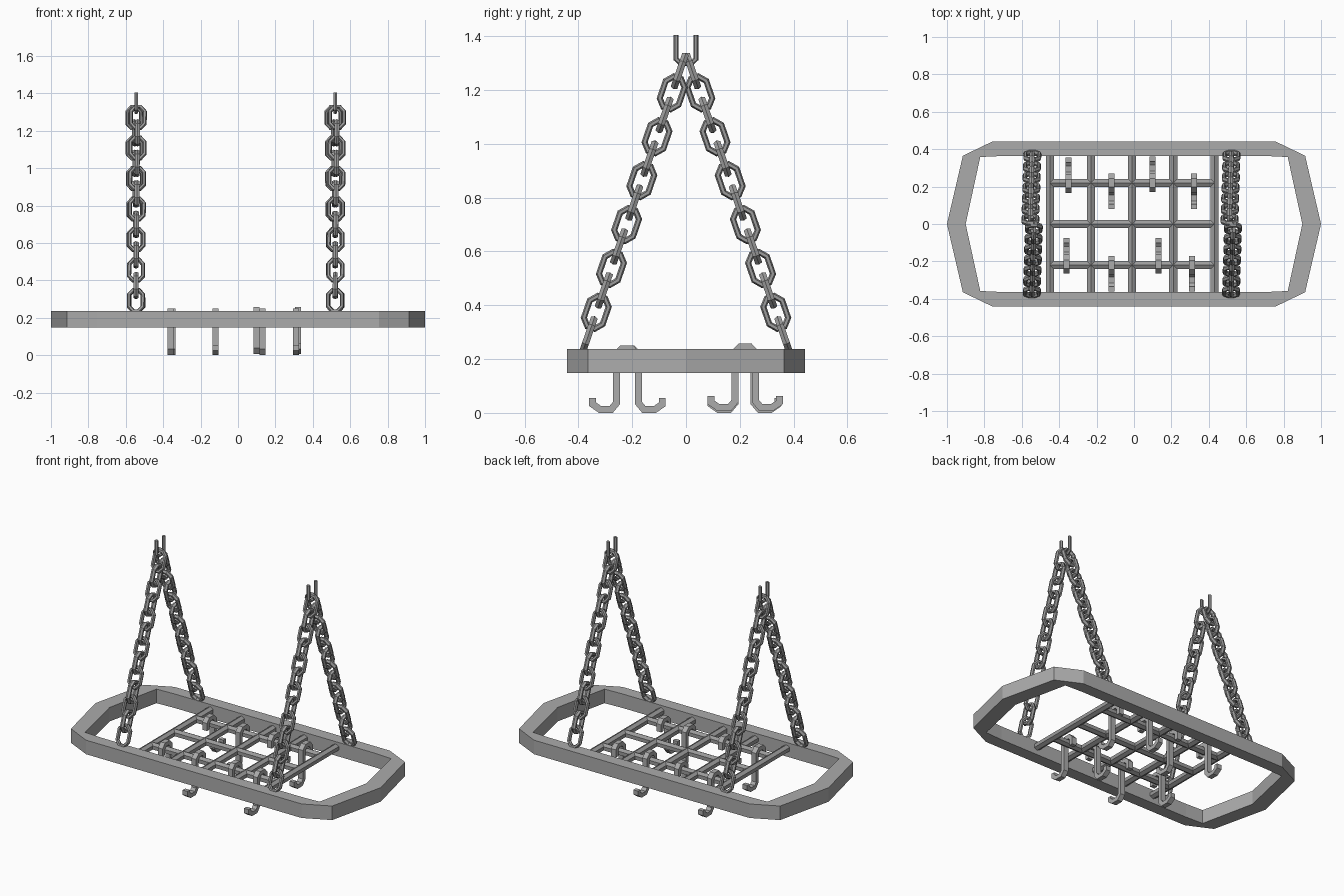
import bpy, bmesh
from math import pi, cos, sin
from mathutils import Vector

if "Cube" in bpy.data.objects:
    bpy.data.objects.remove(bpy.data.objects["Cube"])

# Dark iron used for every part
iron = bpy.data.materials.new("dark_iron")
iron.diffuse_color = (0.41, 0.41, 0.41, 1)
iron.use_nodes = True
iron.node_tree.nodes["Principled BSDF"].inputs["Base Color"].default_value = iron.diffuse_color
iron_dark = bpy.data.materials.new("darker_iron")
iron_dark.diffuse_color = (0.33, 0.33, 0.33, 1)
iron_dark.use_nodes = True
iron_dark.node_tree.nodes["Principled BSDF"].inputs["Base Color"].default_value = iron_dark.diffuse_color


def finish(bm, name, mat):
    bmesh.ops.recalc_face_normals(bm, faces=bm.faces)
    me = bpy.data.meshes.new(name)
    bm.to_mesh(me)
    bm.free()
    me.materials.append(mat)
    ob = bpy.data.objects.new(name, me)
    bpy.context.collection.objects.link(ob)
    return ob


def sweep(bm, path, place, rad_in, rad_out, sides=6, closed=False):
    """Sweep an n-sided section along a planar path (u, v) with mitred corners."""
    pts = [Vector(p) for p in path]
    n = len(pts)
    rings = []
    for i, p in enumerate(pts):
        a = pts[i - 1] if closed or i > 0 else None
        b = pts[(i + 1) % n] if closed or i < n - 1 else None
        d1 = (p - a).normalized() if a is not None else (b - p).normalized()
        d2 = (b - p).normalized() if b is not None else d1
        n1, n2 = Vector((-d1.y, d1.x)), Vector((-d2.y, d2.x))
        m = (n1 + n2).normalized()
        m /= m.dot(n1)
        ring = []
        for k in range(sides):
            t = 2 * pi * (k + (0.5 if sides == 4 else 0)) / sides
            q = p + m * rad_in * cos(t)
            ring.append(bm.verts.new(place(q.x, q.y, rad_out * sin(t))))
        rings.append(ring)
    for i in range(n if closed else n - 1):
        r, s = rings[i], rings[(i + 1) % n]
        for k in range(sides):
            j = (k + 1) % sides
            bm.faces.new((r[k], r[j], s[j], s[k]))
    if not closed:
        bm.faces.new(rings[0])
        bm.faces.new(rings[-1])


# Outer frame: ten-sided ring with matching inner outline
def ring_outline(quarter):
    (tip, side, corner) = quarter
    right = [(corner[0], -corner[1]), (side[0], -side[1]), tip, side, corner]
    return right + [(-x, -y) for x, y in right]


outer = ring_outline([(1.0, 0), (0.915, 0.365), (0.755, 0.442)])
inner = ring_outline([(0.9, 0), (0.822, 0.358), (0.70, 0.364)])
bm = bmesh.new()
loops = [[bm.verts.new((x, y, z)) for x, y in o]
         for o, z in ((outer, 0.148), (outer, 0.237), (inner, 0.237), (inner, 0.148))]
for a in range(4):
    r, s = loops[a], loops[(a + 1) % 4]
    for k in range(10):
        j = (k + 1) % 10
        bm.faces.new((r[k], r[j], s[j], s[k]))
finish(bm, "rack_frame", iron)

# Grid of bars inside the frame
bm = bmesh.new()
BAR_Z = 0.2
for i in range(5):
    x = -0.45 + 0.22 * i
    sweep(bm, [(-0.37, BAR_Z), (0.37, BAR_Z)],
          lambda u, v, w, x=x: (x + w, u, v), 0.023, 0.025)
for y in (-0.22, 0, 0.22):
    sweep(bm, [(-0.45, BAR_Z), (0.43, BAR_Z)],
          lambda u, v, w, y=y: (u, y + w, v), 0.023, 0.025)
finish(bm, "grid_bars", iron_dark)

# S-shaped pot hooks of rectangular section, alternating in direction
HOOK = [(-0.036, 0.175), (-0.036, 0.218), (-0.018, 0.238), (0.018, 0.238),
        (0.038, 0.218), (0.038, 0.037), (0.058, 0.013), (0.10, 0.013),
        (0.127, 0.032), (0.127, 0.055)]
hooks = [(-0.35, 0.215, 1, 0), (-0.12, 0.22, -1, 0), (0.10, 0.22, 1, 0.007), (0.32, 0.22, -1, 0.007),
         (-0.36, -0.215, 1, 0), (-0.12, -0.22, -1, 0), (0.13, -0.215, 1, 0), (0.31, -0.22, -1, 0)]
for i, (x, y, d, dz) in enumerate(hooks):
    bm = bmesh.new()
    sweep(bm, HOOK, lambda u, v, w: (x + w, y + d * u, v + dz), 0.018, 0.023, sides=4)
    finish(bm, f"hook_{i + 1}", iron)

# Chains of elongated links, alternate links turned a quarter turn
HL, HW, R = 0.06, 0.037, 0.011
LINK = [(HW, -0.034), (HW, 0.034), (0.014, HL), (-0.014, HL),
        (-HW, 0.034), (-HW, -0.034), (-0.014, -HL), (0.014, -HL)]
COUNT = 13
for side, cx in (("left", -0.545), ("right", 0.52)):
    for end, s in (("front", -1), ("back", 1)):
        low = Vector((cx + 0.002 * s, s * 0.385, 0.225))
        top = Vector((cx - 0.010 * s, 0.0, 1.338))
        axis = (top - low).normalized()
        flat = Vector((1, 0, 0))
        flat = (flat - axis * flat.dot(axis)).normalized()
        turn = axis.cross(flat)
        first = low + axis * (HL + R)
        last = top - axis * (HL + R)
        bm = bmesh.new()
        for i in range(COUNT):
            c = first.lerp(last, i / (COUNT - 1))
            e, f = (flat, turn) if i % 2 == 0 else (turn, flat)
            sweep(bm, LINK, lambda u, v, w: c + e * u + axis * v + f * w,
                  R, 0.015, closed=True)
        finish(bm, f"chain_{side}_{end}", iron_dark)

    # Open half link joining the two chains at the top
    bm = bmesh.new()
    sweep(bm, [(-0.037, 1.405), (-0.037, 1.315), (-0.018, 1.298),
               (0.018, 1.298), (0.037, 1.315), (0.037, 1.405)],
          lambda u, v, w: (cx + w, u, v), 0.009, 0.011)
    finish(bm, f"top_half_link_{side}", iron_dark)
